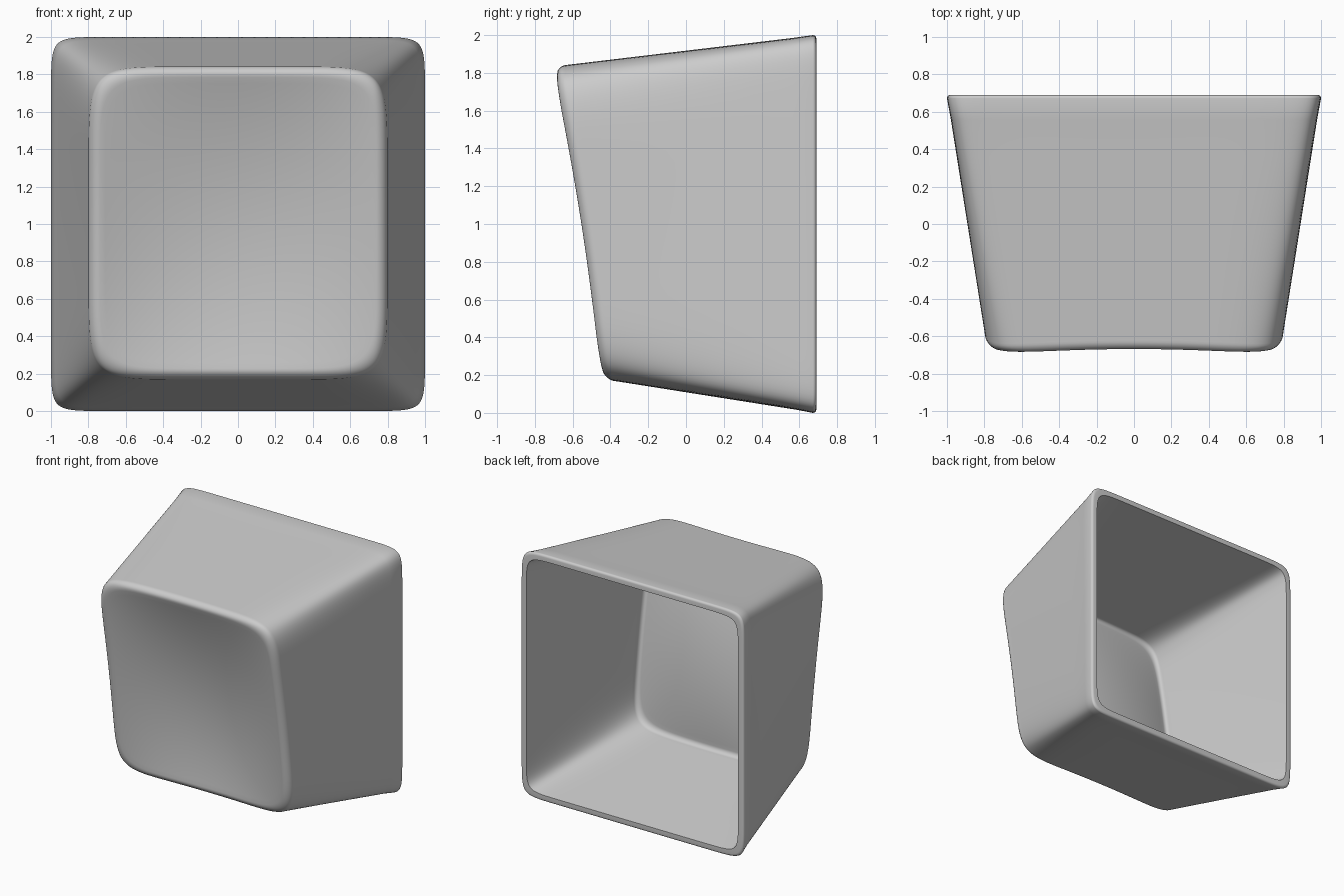
import bpy, bmesh
from math import cos, sin, pi

if "Cube" in bpy.data.objects:
    bpy.data.objects.remove(bpy.data.objects["Cube"])

SEG = 160      # points around each ring
WALL = 0.05    # shell thickness
BACK = 0.69    # plane of the open rim


def face_y(x, z):
    """Tilted, dished front surface."""
    v = max(-1.0, min(1.0, (z - 1.01) / 0.80))
    u = max(-1.0, min(1.0, x / 0.74))
    bowl_z, bowl_x = 1 - v * v, 1 - u * u
    plane = -0.462 - 0.238 * (z - 0.25) / 1.53
    return plane + 0.025 * bowl_z + bowl_x * (0.03 + 0.075 * bowl_z)


def outline(a, h, zc, n):
    """Superellipse outline in x and z, with points gathered at the corners."""
    pts = []
    for i in range(SEG):
        t = 2 * pi * (i + 0.5) / SEG
        t += 0.7 * sin(4 * t) / 4
        c, s = cos(t), sin(t)
        r = (abs(c) ** n + abs(s) ** n) ** (-1 / n)
        pts.append((a * r * c, zc + h * r * s))
    return pts


def skin_rings(o, edge_r):
    """Rings from the rim, along the walls, round the edge, into the dish; o = inward offset."""
    rings = []
    back = [(x, BACK, z) for x, z in outline(1 - o, 1 - o, 1, 19)]
    front = [(x, face_y(x, z) + o + edge_r, z)
             for x, z in outline(0.80 - o, 0.838 - o, 1.005, 8)]
    # tapered walls
    for u in (0.0, 0.02, 0.1, 0.25, 0.4, 0.55, 0.7, 0.82, 0.92, 0.98, 1.0):
        rings.append([tuple(p + (q - p) * u for p, q in zip(b, f))
                      for b, f in zip(back, front)])
    # rounded front edge
    for k in range(1, 9):
        f = k / 8 * pi / 2
        d = o + edge_r * (1 - cos(f))
        rings.append([(x, face_y(x, z) + o + edge_r * (1 - sin(f)), z)
                      for x, z in outline(0.80 - d, 0.838 - d, 1.005, 8 - 0.8 * k / 8)])
    # dished face
    d = o + edge_r
    for k in range(1, 25):
        s = 1 - k / 24 * 0.98
        rings.append([(x, face_y(x, z) + o, z)
                      for x, z in outline((0.80 - d) * s, (0.838 - d) * s, 1.005,
                                          2.2 + 5.0 * s)])
    return rings


# outer skin with a slightly rounded rim edge
outer = skin_rings(0, 0.06)
rim = []
for k in range(5):
    f = k / 4 * pi / 2
    d = 0.018 * (1 - sin(f))
    rim.append([(x, BACK - 0.018 * (1 - cos(f)), z)
                for x, z in outline(1 - d, 1 - d, 1, 19)])
inner = skin_rings(WALL, 0.04)
rings = inner[::-1] + rim + outer[2:]

# keycap shell: one continuous skin from inside centre to outside centre
bm = bmesh.new()
loops = [[bm.verts.new(p) for p in ring] for ring in rings]
for a, b in zip(loops, loops[1:]):
    for i in range(SEG):
        j = (i + 1) % SEG
        bm.faces.new((a[i], a[j], b[j], b[i]))
bm.faces.new(loops[0])
bm.faces.new(loops[-1])
bmesh.ops.recalc_face_normals(bm, faces=bm.faces)
mesh = bpy.data.meshes.new("keycap_shell")
bm.to_mesh(mesh)
bm.free()
shell = bpy.data.objects.new("keycap_shell", mesh)
bpy.context.collection.objects.link(shell)
bpy.context.view_layer.objects.active = shell
shell.select_set(True)
bpy.ops.object.shade_smooth_by_angle(angle=0.7)
